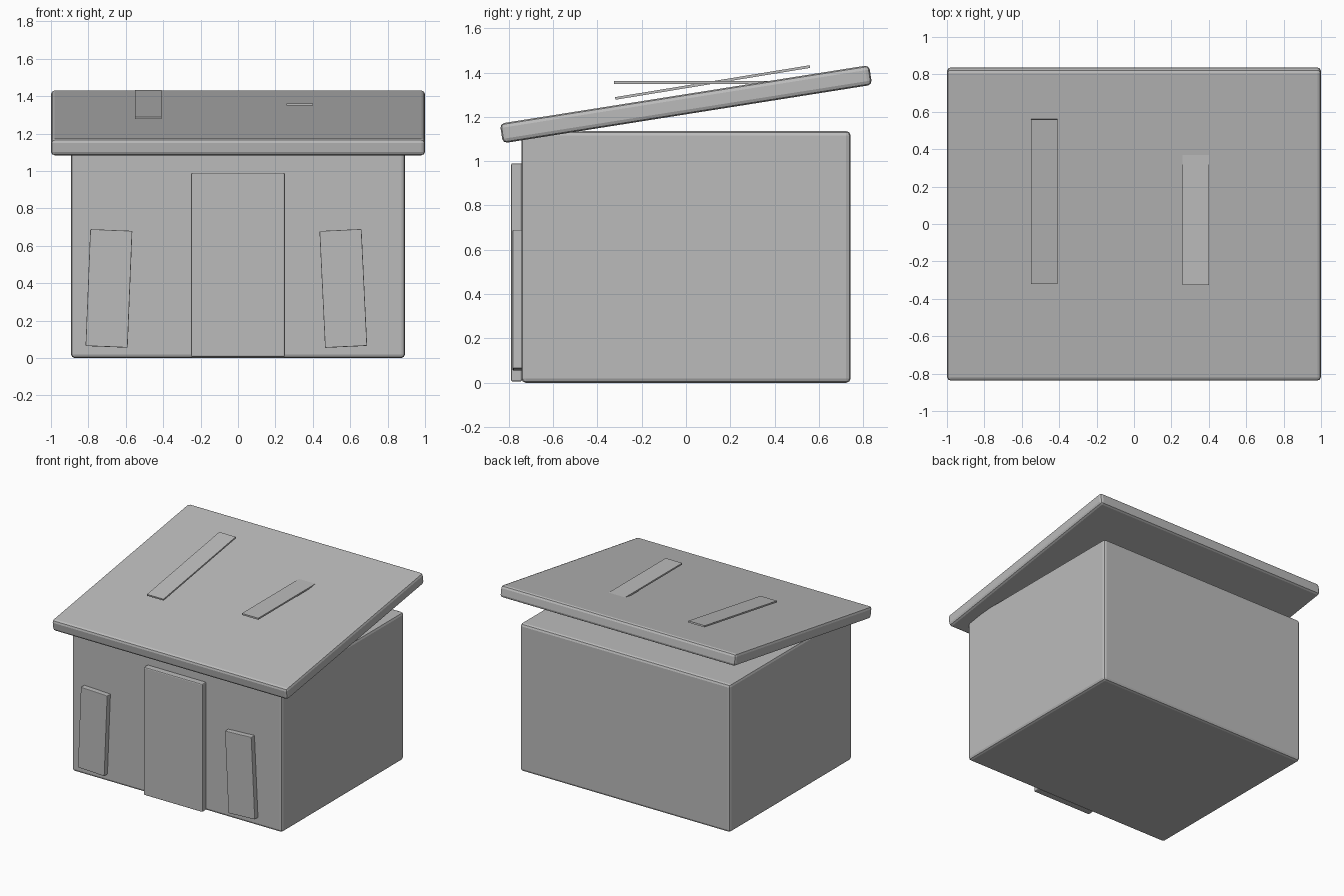
import bpy
from math import radians

default = bpy.data.objects.get("Cube")
if default:
    bpy.data.objects.remove(default, do_unlink=True)

# One plain grey for everything
grey = bpy.data.materials.new("plain grey")
grey.use_nodes = True
grey.diffuse_color = (0.5, 0.5, 0.5, 1)
grey.node_tree.nodes["Principled BSDF"].inputs["Base Color"].default_value = (0.5, 0.5, 0.5, 1)


def slab(name, centre, size, tilt=(0, 0, 0), bevel=0.0):
    """Box with softened edges, tilted by degrees about its centre."""
    bpy.ops.mesh.primitive_cube_add(size=1, location=centre)
    obj = bpy.context.object
    obj.name = name
    obj.scale = size
    bpy.ops.object.transform_apply(location=False, rotation=False, scale=True)
    obj.rotation_euler = [radians(a) for a in tilt]
    obj.data.materials.append(grey)
    if bevel:
        mod = obj.modifiers.new("soft edges", "BEVEL")
        mod.width = bevel
        mod.segments = 2
    return obj


# Hut body and sloping roof
slab("hut_body", (0, 0, 0.568), (1.786, 1.486, 1.136), bevel=0.02)
slab("roof", (0, 0, 1.257), (2.0, 1.687, 0.09), (9, 0, 0), bevel=0.02)

# Door and the two crooked boards beside it
slab("door", (0, -0.765, 0.498), (0.5, 0.05, 0.985), bevel=0.008)
slab("right_board", (-0.69, -0.76, 0.372), (0.225, 0.045, 0.625), (0, 2.3, 0), bevel=0.004)
slab("left_board", (0.563, -0.76, 0.372), (0.225, 0.045, 0.625), (0, -2.75, 0), bevel=0.004)

# Loose roof planks: one follows the slope, the other lies level and sinks in
slab("right_roof_plank", (-0.48, 0.12, 1.355), (0.14, 0.89, 0.012), (9.3, 0, 0))
slab("left_roof_plank", (0.33, 0.12, 1.355), (0.14, 0.89, 0.012))
